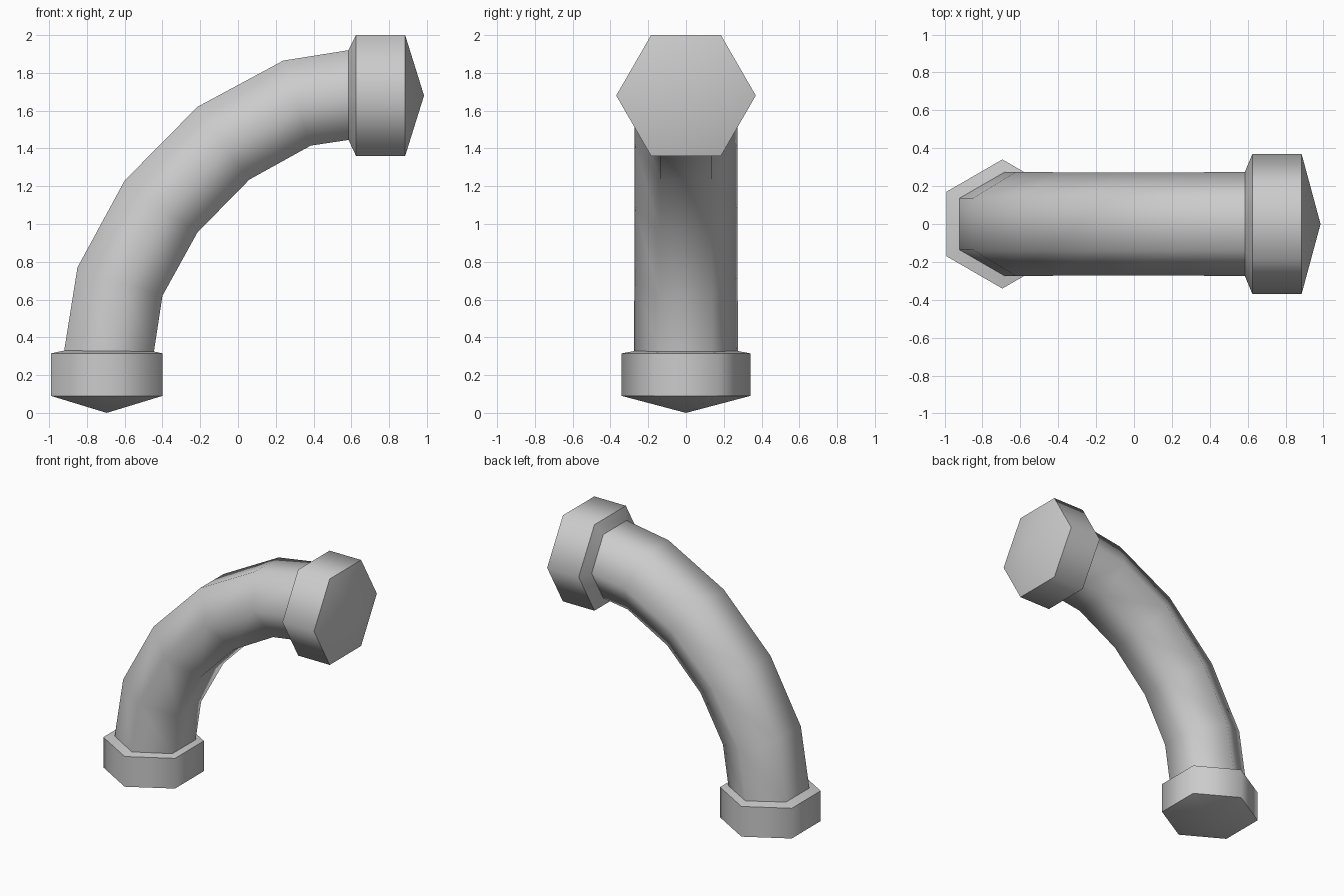
import bpy, bmesh, math
from mathutils import Vector

if "Cube" in bpy.data.objects:
    bpy.data.objects.remove(bpy.data.objects["Cube"])

SIDES = 6
FLAT = math.cos(math.pi / SIDES)      # flat-to-centre over corner radius
ACROSS = Vector((0, 1, 0))

grey = bpy.data.materials.new("pipe grey")
grey.use_nodes = True
colour = (0.6, 0.6, 0.6, 1)
grey.diffuse_color = colour
grey.node_tree.nodes["Principled BSDF"].inputs["Base Color"].default_value = colour


def loft(name, sections, tip=None):
    """Skin hexagons given as (outer, inner) x-z points, with an optional end point."""
    bm = bmesh.new()
    rings = []
    for outer, inner in sections:
        a, b = (Vector((p[0], 0, p[1])) for p in (outer, inner))
        centre, radius = (a + b) / 2, (a - b).length / 2 / FLAT
        out = (a - b).normalized()
        angles = [math.tau * (i + 0.5) / SIDES for i in range(SIDES)]
        rings.append([bm.verts.new(centre + radius * (out * math.cos(t) + ACROSS * math.sin(t)))
                      for t in angles])
    for low, high in zip(rings, rings[1:]):
        for i in range(SIDES):
            j = (i + 1) % SIDES
            bm.faces.new((low[i], low[j], high[j], high[i]))
    if tip:
        apex = bm.verts.new((tip[0], 0, tip[1]))
        for i in range(SIDES):
            bm.faces.new((rings[-1][i], rings[-1][(i + 1) % SIDES], apex))
    bmesh.ops.recalc_face_normals(bm, faces=bm.faces)
    # An open skin can come out reversed: check one face against its ring centre
    face = next(f for f in bm.faces if rings[0][0] in f.verts and rings[0][1] in f.verts)
    middle = sum((v.co for v in rings[0] + rings[1]), Vector()) / (2 * SIDES)
    if face.normal.dot(face.calc_center_median() - middle) < 0:
        bmesh.ops.reverse_faces(bm, faces=bm.faces)
    mesh = bpy.data.meshes.new(name)
    bm.to_mesh(mesh)
    bm.free()
    mesh.materials.append(grey)
    ob = bpy.data.objects.new(name, mesh)
    bpy.context.collection.objects.link(ob)
    bpy.ops.object.select_all(action="DESELECT")
    ob.select_set(True)
    bpy.context.view_layer.objects.active = ob
    bpy.ops.object.shade_smooth_by_angle(angle=math.radians(63))
    return ob


# Bent hexagonal pipe
outer = [(-0.92, 0.33), (-0.85, 0.77), (-0.60, 1.23), (-0.215, 1.62), (0.24, 1.865), (0.585, 1.92)]
inner = [(-0.445, 0.325), (-0.40, 0.62), (-0.215, 0.955), (0.06, 1.235), (0.385, 1.415), (0.585, 1.445)]
loft("bent_pipe", list(zip(outer, inner)))

# Collar at the foot, chamfered to the pipe and closed by a shallow point
loft("foot_collar", [(outer[0], inner[0]),
                     ((-0.99, 0.315), (-0.40, 0.315)),
                     ((-0.99, 0.09), (-0.40, 0.09))], tip=(-0.695, 0))

# Collar at the upper end
loft("end_collar", [(outer[-1], inner[-1]),
                    ((0.625, 2.0), (0.625, 1.36)),
                    ((0.885, 2.0), (0.885, 1.36))], tip=(0.985, 1.68))
